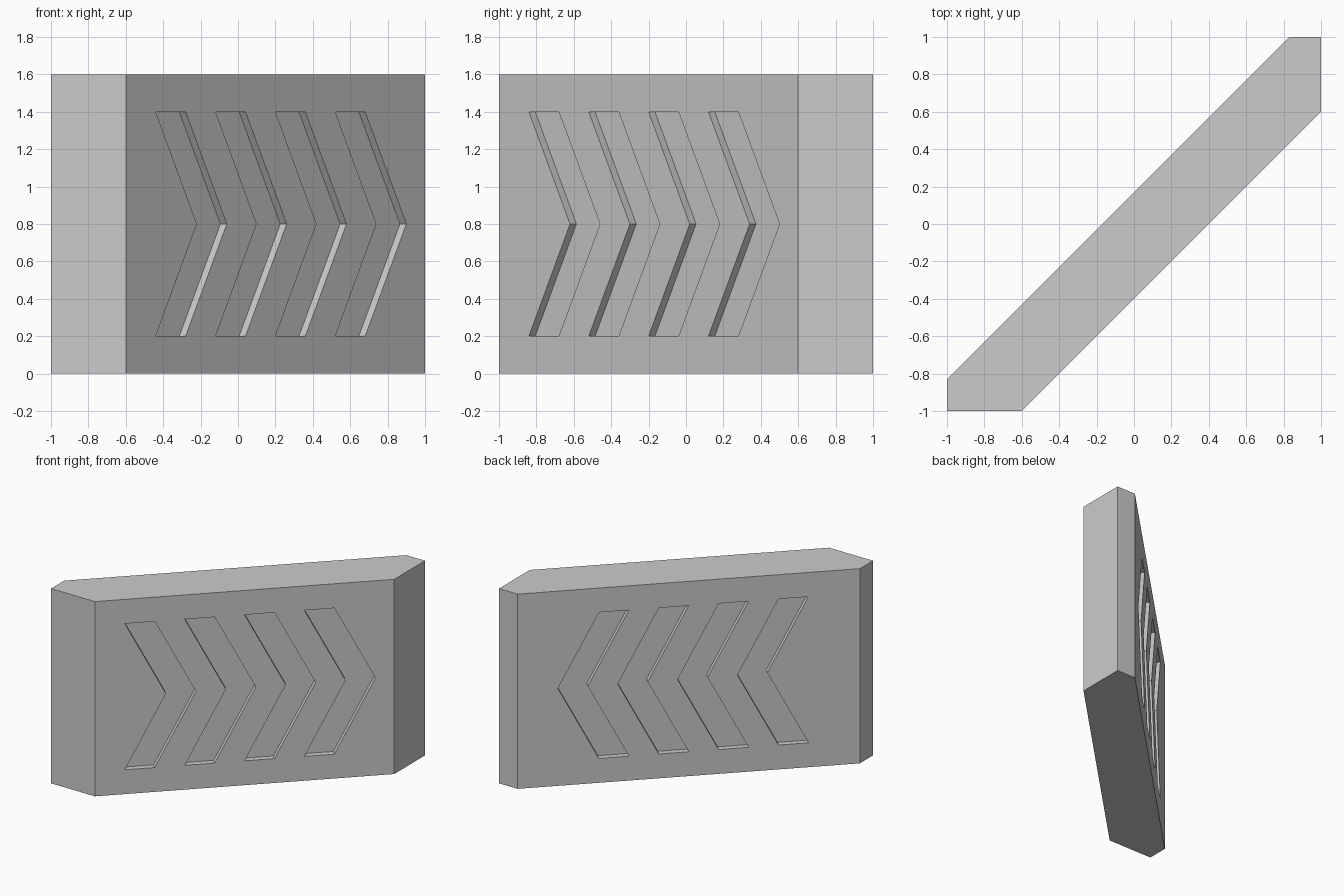
import bpy
import bmesh
from mathutils import Vector

cube = bpy.data.objects.get("Cube")
if cube:
    bpy.data.objects.remove(cube, do_unlink=True)

HEIGHT = 1.6
THICK = 0.285     # half shift between the two broad faces, along x and y
DEPTH = 0.034     # groove depth, along x and y
PITCH = 0.32
OUT = Vector((1, -1, 0))   # direction the front broad face looks

grey = bpy.data.materials.new("stone grey")
grey.use_nodes = True
grey.diffuse_color = (0.6, 0.6, 0.6, 1)
grey.node_tree.nodes["Principled BSDF"].inputs["Base Color"].default_value = (0.6, 0.6, 0.6, 1)


def add_prism(bm, points, sweep):
    """Closed prism from a flat outline swept along a vector."""
    face = bm.faces.new([bm.verts.new(p) for p in points])
    ext = bmesh.ops.extrude_face_region(bm, geom=[face])
    verts = [v for v in ext["geom"] if isinstance(v, bmesh.types.BMVert)]
    bmesh.ops.translate(bm, verts=verts, vec=sweep)


def make_object(name, bm):
    bmesh.ops.recalc_face_normals(bm, faces=bm.faces)
    mesh = bpy.data.meshes.new(name)
    bm.to_mesh(mesh)
    bm.free()
    mesh.materials.append(grey)
    obj = bpy.data.objects.new(name, mesh)
    bpy.context.collection.objects.link(obj)
    return obj


# Diagonal wall block with clipped ends
outline = [(-1, -1), (-0.6, -1), (1, 0.6), (1, 1), (0.83, 1), (-1, -0.83)]
bm = bmesh.new()
add_prism(bm, [Vector((x, y, 0)) for x, y in outline], Vector((0, 0, HEIGHT)))
wall = make_object("wall_block", bm)

# Chevron cutters for both broad faces
chevron = [(-0.44, 0.2), (-0.28, 0.2), (-0.06, 0.8),
           (-0.28, 1.4), (-0.44, 1.4), (-0.22, 0.8)]
bm = bmesh.new()
for i in range(4):
    front = [Vector((x + i * PITCH, x + i * PITCH - 0.4, z)) for x, z in chevron]
    back = [p - OUT * THICK for p in front]
    for points, side in ((front, 1), (back, -1)):
        start = [p + OUT * side * 0.02 for p in points]
        add_prism(bm, start, -OUT * side * (0.02 + DEPTH))
cutter = make_object("chevron_cutter", bm)
cutter.hide_render = True

# Carve the grooves, then drop the cutter
mod = wall.modifiers.new("grooves", "BOOLEAN")
mod.operation = "DIFFERENCE"
mod.solver = "EXACT"
mod.object = cutter
graph = bpy.context.evaluated_depsgraph_get()
carved = bpy.data.meshes.new_from_object(wall.evaluated_get(graph))
wall.modifiers.clear()
wall.data = carved
bpy.data.objects.remove(cutter, do_unlink=True)
